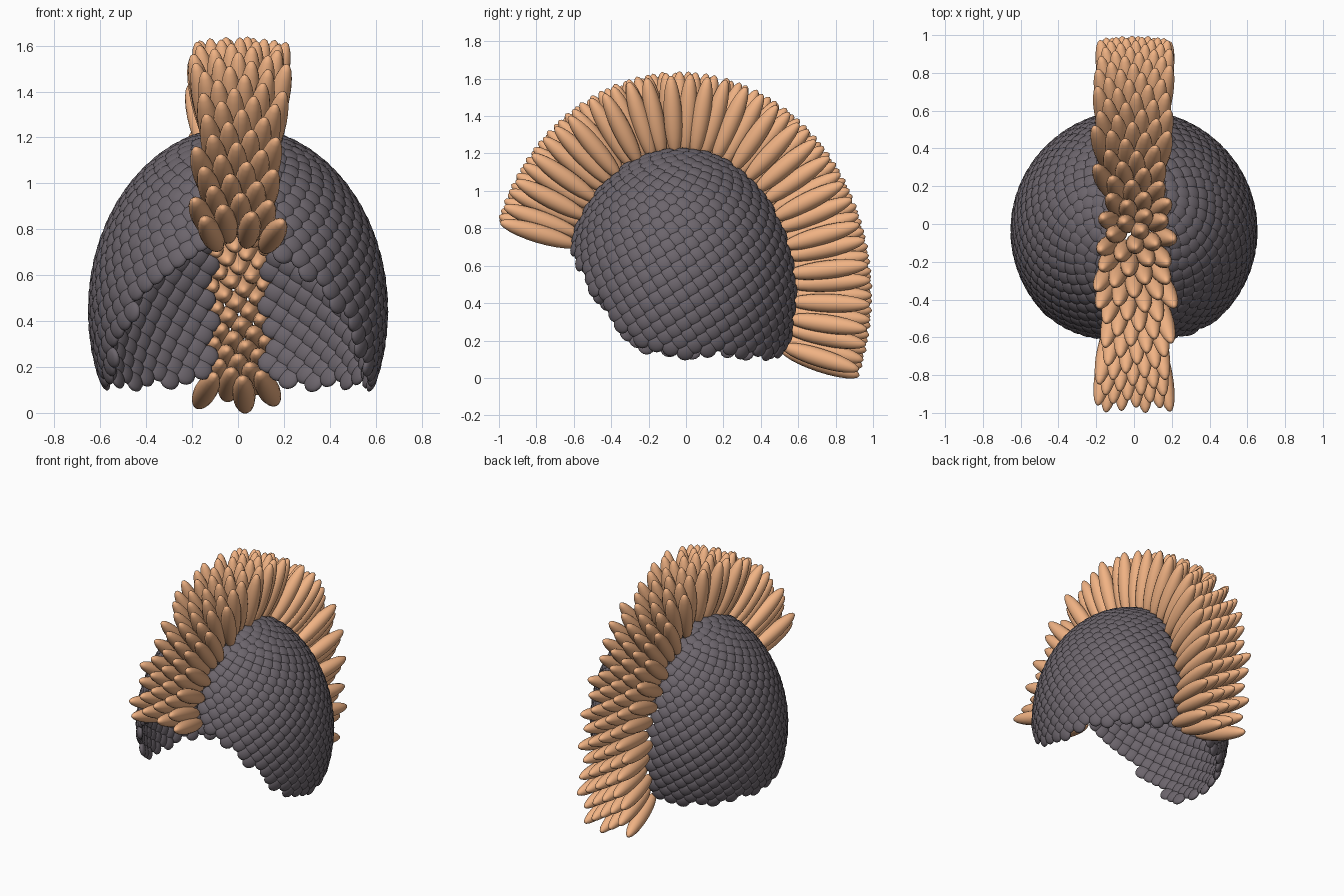
import bpy, bmesh, math
from mathutils import Vector, Matrix

if "Cube" in bpy.data.objects:
    bpy.data.objects.remove(bpy.data.objects["Cube"])

CENTER = Vector((0, -0.035, 0.445))
RADII = Vector((0.635, 0.622, 0.785))
COUNT = 1500
GOLDEN = math.pi * (3 - math.sqrt(5))


def unit_ball(segments, rings):
    bm = bmesh.new()
    bmesh.ops.create_uvsphere(bm, u_segments=segments, v_segments=rings, radius=1)
    verts = [v.co.copy() for v in bm.verts]
    faces = [[v.index for v in f.verts] for f in bm.faces]
    bm.free()
    return verts, faces


def scatter(name, ball, spots, size, offset, color):
    """One object made of ellipsoids standing along the surface normals."""
    verts, faces = [], []
    for p, n in spots:
        m = (Matrix.Translation(p + n * offset)
             @ n.to_track_quat('Z', 'Y').to_matrix().to_4x4()
             @ Matrix.Diagonal((*size, 1)))
        base = len(verts)
        verts += [m @ v for v in ball[0]]
        faces += [[i + base for i in f] for f in ball[1]]
    mesh = bpy.data.meshes.new(name)
    mesh.from_pydata(verts, [], faces)
    mesh.polygons.foreach_set("use_smooth", [True] * len(faces))
    mat = bpy.data.materials.new(name + "_color")
    mat.diffuse_color = color
    mat.use_nodes = True
    mat.node_tree.nodes["Principled BSDF"].inputs["Base Color"].default_value = mat.diffuse_color
    mesh.materials.append(mat)
    bpy.context.collection.objects.link(bpy.data.objects.new(name, mesh))


# Sunflower spiral of points over an egg shape, trimmed at rim and face opening
scales, plumes = [], []
for i in range(COUNT):
    z = 1 - 2 * (i + 0.5) / COUNT
    r = math.sqrt(1 - z * z)
    u = Vector((r * math.cos(i * GOLDEN), r * math.sin(i * GOLDEN), z))
    p = CENTER + u * RADII
    n = Vector((u.x / RADII.x, u.y / RADII.y, u.z / RADII.z)).normalized()
    if p.z < 0.135 + 2.2 * max(0, -p.y - 0.1) ** 2:
        continue
    (plumes if abs(p.x) < 0.122 else scales).append((p, n))

# Helmet shell of overlapping flat scales
scatter("helmet_scales", unit_ball(14, 8), scales, (0.048, 0.048, 0.02), 0,
        (0.15, 0.13, 0.15, 1))

# Crest of long plumes running front to back
scatter("crest_plumes", unit_ball(16, 12), plumes, (0.05, 0.05, 0.222), 0.189,
        (0.88, 0.45, 0.23, 1))
